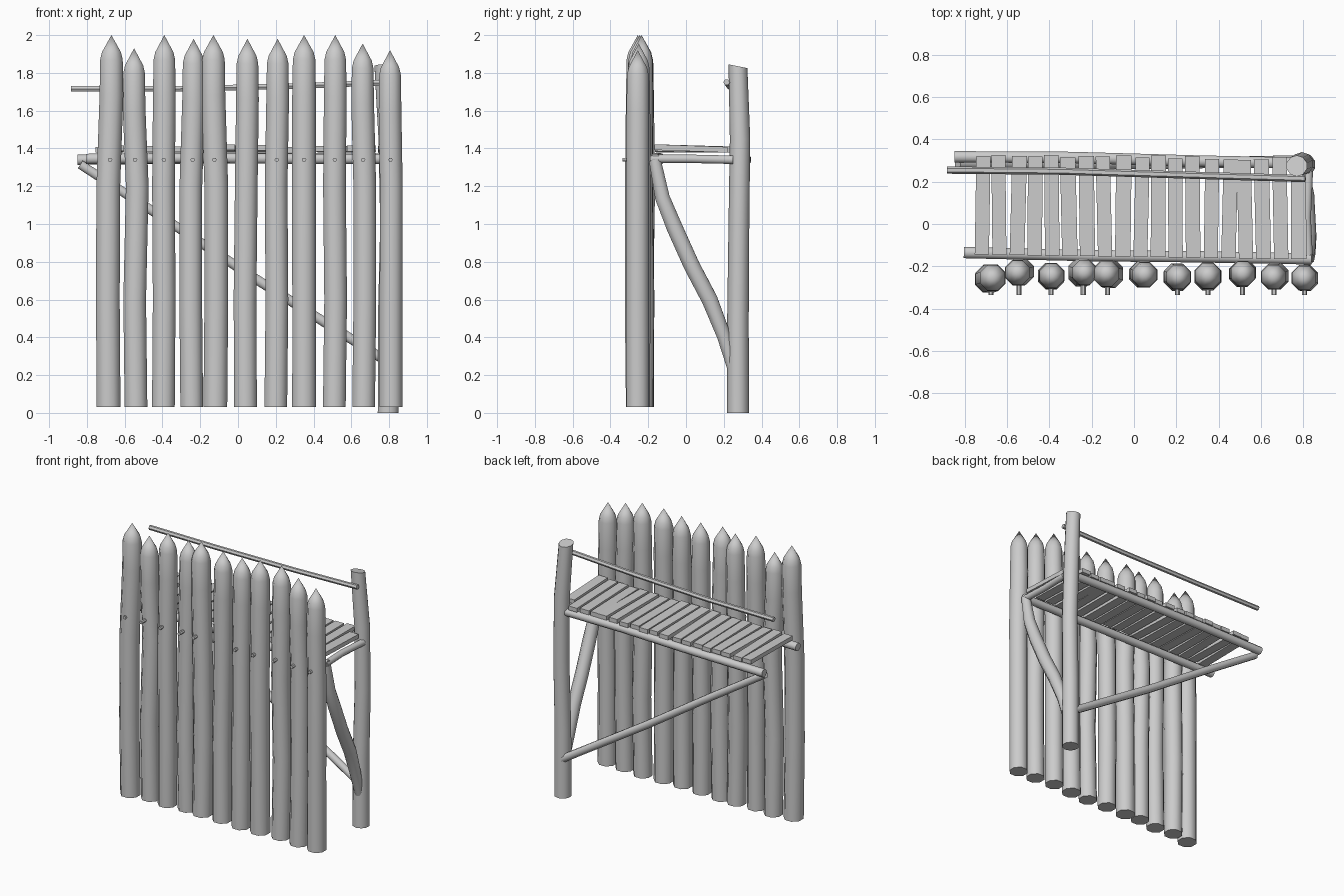
import bpy, bmesh, math, random
from mathutils import Vector

random.seed(4)
cube = bpy.data.objects.get("Cube")
if cube:
    bpy.data.objects.remove(cube)

wood = bpy.data.materials.new("grey_wood")
wood.use_nodes = True
GREY = (0.6, 0.6, 0.6, 1)
wood.diffuse_color = GREY
wood.node_tree.nodes["Principled BSDF"].inputs["Base Color"].default_value = GREY


def finish(bm, name, smooth=True):
    bmesh.ops.recalc_face_normals(bm, faces=bm.faces)
    mesh = bpy.data.meshes.new(name)
    bm.to_mesh(mesh)
    bm.free()
    mesh.materials.append(wood)
    ob = bpy.data.objects.new(name, mesh)
    bpy.context.collection.objects.link(ob)
    if smooth:
        bpy.ops.object.select_all(action='DESELECT')
        ob.select_set(True)
        bpy.context.view_layer.objects.active = ob
        bpy.ops.object.shade_smooth_by_angle(angle=math.radians(50))
    return ob


def log(name, path, radii, sides=8, level=False, slant=0):
    """Round timber along a path; level keeps the rings horizontal."""
    path = [Vector(p) for p in path]
    if not isinstance(radii, (list, tuple)):
        radii = [radii] * len(path)
    bm = bmesh.new()
    rings = []
    for i, (p, r) in enumerate(zip(path, radii)):
        d = path[min(i + 1, len(path) - 1)] - path[max(i - 1, 0)]
        d = Vector((0, 0, 1)) if level else d.normalized()
        u = d.cross(Vector((0, 1, 0)) if abs(d.y) < 0.7 else Vector((1, 0, 0))).normalized()
        v = d.cross(u)
        ring = []
        for k in range(sides):
            a = math.tau * (k + 0.5) / sides
            ring.append(bm.verts.new(p + r * (math.cos(a) * u + math.sin(a) * v)))
        rings.append(ring)
    for a, b in zip(rings, rings[1:]):
        for k in range(sides):
            n = (k + 1) % sides
            bm.faces.new((a[k], a[n], b[n], b[k]))
    bm.faces.new(rings[0])
    bm.faces.new(rings[-1])
    for vert in rings[-1]:
        vert.co.z += slant * (vert.co.y - path[-1].y)
    bmesh.ops.remove_doubles(bm, verts=bm.verts, dist=0.0005)
    return finish(bm, name)


# Sharpened palisade stakes: base x, tip x, y, height
stakes = [
    (-0.685, -0.67, -0.255, 2.0), (-0.54, -0.55, -0.23, 1.93),
    (-0.395, -0.39, -0.245, 2.0), (-0.245, -0.235, -0.23, 1.98),
    (-0.12, -0.13, -0.235, 2.0), (0.04, 0.05, -0.24, 1.98),
    (0.2, 0.21, -0.25, 1.98), (0.35, 0.35, -0.245, 2.0),
    (0.51, 0.515, -0.235, 2.0), (0.665, 0.66, -0.25, 1.955),
    (0.81, 0.805, -0.255, 1.92),
]
for i, (x0, x1, y, top) in enumerate(stakes):
    wob = [random.uniform(-0.008, 0.008) for _ in range(4)]
    r = 0.068 if i in (0, 4, 7) else 0.065
    path = [(x0, y, 0.03), (x0 + wob[0], y + wob[1], 0.6),
            (x0 + wob[2], y + wob[3], 1.2), (x1, y, top - 0.32),
            (x1, y, top - 0.13), (x1, y, top - 0.09), (x1, y, top)]
    log(f"stake_{i + 1}", path, [r, r, r, r, r * 0.95, r * 0.8, 0.0002], level=True)
    # Wooden peg through the stake
    if i != 5:
        px = (x0 + x1) / 2
        log(f"peg_{i + 1}", [(px, -0.335, 1.34), (px, y, 1.34)], 0.012, 6)

# Corner post with a slanted top
log("rear_post", [(0.795, 0.275, 0), (0.795, 0.275, 0.5), (0.805, 0.28, 1.0),
                  (0.795, 0.286, 1.45), (0.77, 0.275, 1.835)],
    [0.058, 0.057, 0.055, 0.054, 0.05], 10, level=True, slant=-0.2)

# Platform beams
log("rear_beam", [(-0.85, 0.318, 1.34), (-0.3, 0.315, 1.345), (0.3, 0.298, 1.35),
                  (0.78, 0.288, 1.345)], 0.029)
log("front_beam", [(-0.805, -0.135, 1.345), (-0.2, -0.15, 1.35), (0.3, -0.155, 1.345),
                   (0.84, -0.165, 1.345)], 0.029)
log("cross_beam", [(0.825, -0.18, 1.345), (0.815, 0.03, 1.345), (0.825, 0.25, 1.34)], 0.024)

# Guard rail
log("guard_rail", [(-0.885, 0.255, 1.715), (-0.35, 0.25, 1.715), (0.3, 0.23, 1.73),
                   (0.81, 0.215, 1.75)], 0.017, 6)

# Diagonal braces
log("rear_brace", [(-0.835, 0.285, 1.315), (-0.4, 0.285, 1.035), (0.1, 0.285, 0.705),
                   (0.8, 0.3, 0.265)], [0.026, 0.027, 0.028, 0.028])
log("side_brace", [(0.82, -0.165, 1.34), (0.82, -0.125, 1.14), (0.82, -0.06, 0.98),
                   (0.815, 0.03, 0.78), (0.81, 0.125, 0.6), (0.8, 0.2, 0.41), (0.8, 0.245, 0.24)],
    [0.034, 0.042, 0.046, 0.046, 0.046, 0.04, 0.03])

# Walkway planks
COUNT = 19
for i in range(COUNT):
    x = -0.72 + i * 1.5 / (COUNT - 1)
    last = i == COUNT - 1
    half = random.uniform(0.033, 0.037)
    front = -0.145 - 0.0012 * i
    back = 0.22 if last else 0.33 - 0.001 * i + random.uniform(-0.012, 0.004)
    skew = random.uniform(-0.012, 0.012)
    lift = random.uniform(0, 0.014)
    bm = bmesh.new()
    bmesh.ops.create_cube(bm, size=1)
    for v in bm.verts:
        is_back = v.co.y > 0
        v.co = (x + 2 * half * v.co.x + (skew if is_back else 0),
                back if is_back else front,
                1.393 + 0.03 * v.co.z + (0 if is_back else lift))
    finish(bm, f"plank_{i + 1}", smooth=False)
